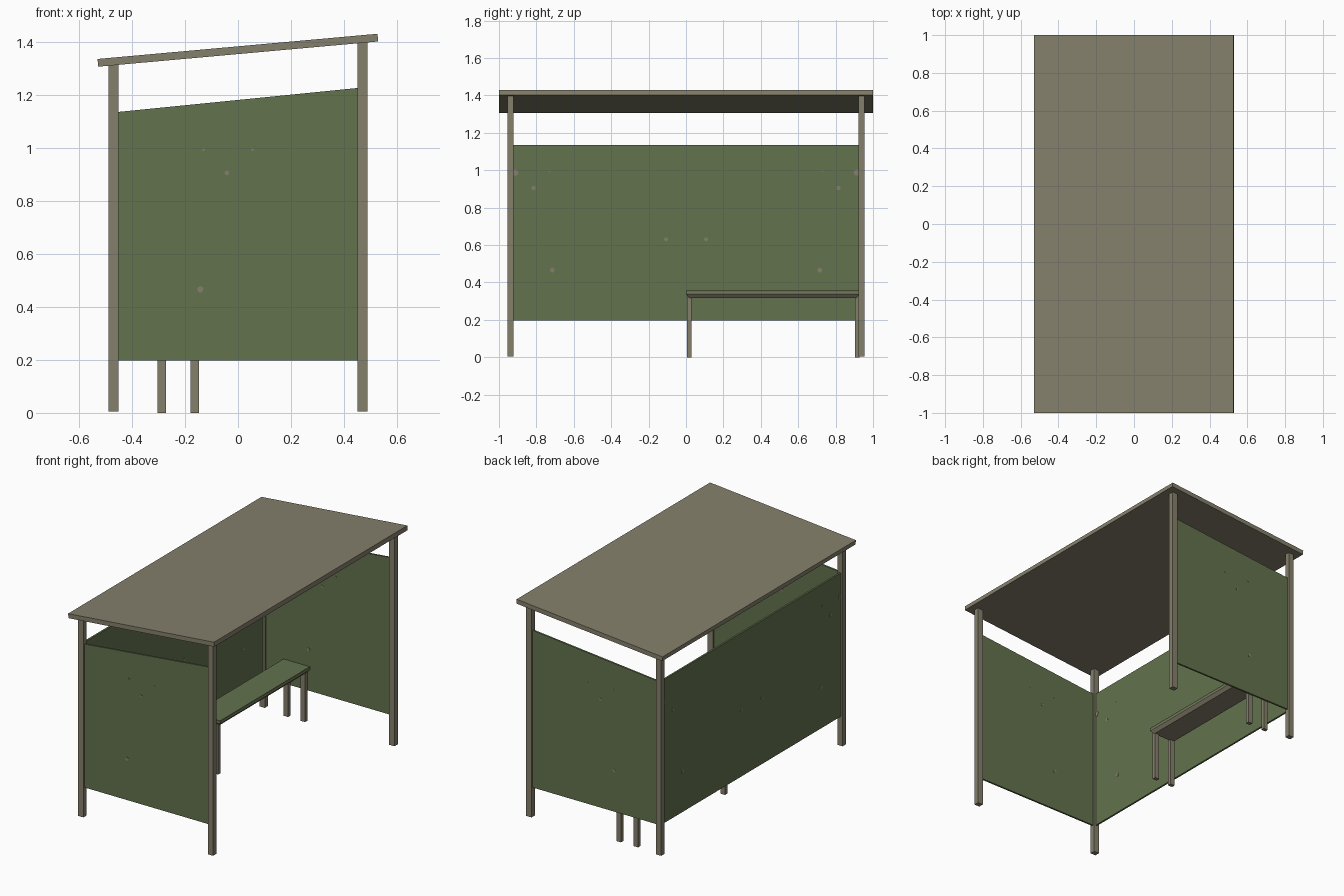
import bpy, bmesh, math
from mathutils import Matrix

if "Cube" in bpy.data.objects:
    bpy.data.objects.remove(bpy.data.objects["Cube"])


def material(name, rgb):
    m = bpy.data.materials.new(name)
    m.diffuse_color = (*rgb, 1)
    m.use_nodes = True
    m.node_tree.nodes["Principled BSDF"].inputs["Base Color"].default_value = m.diffuse_color
    return m


BROWN = material("weathered brown", (0.235, 0.215, 0.150))
GREEN = material("moss green", (0.125, 0.170, 0.075))


def finish(name, bm, mat):
    bmesh.ops.recalc_face_normals(bm, faces=bm.faces)
    me = bpy.data.meshes.new(name)
    bm.to_mesh(me)
    bm.free()
    me.materials.append(mat)
    ob = bpy.data.objects.new(name, me)
    bpy.context.collection.objects.link(ob)
    return ob


def extrude_y(name, profile, y0, y1, mat):
    """Extrude an x-z profile from y0 to y1."""
    bm = bmesh.new()
    face = bm.faces.new([bm.verts.new((x, y0, z)) for x, z in profile])
    ext = bmesh.ops.extrude_face_region(bm, geom=[face])
    verts = [v for v in ext["geom"] if isinstance(v, bmesh.types.BMVert)]
    bmesh.ops.translate(bm, verts=verts, vec=(0, y1 - y0, 0))
    return finish(name, bm, mat)


def box(name, x0, x1, y0, y1, z0, z1, mat):
    return extrude_y(name, [(x0, z0), (x1, z0), (x1, z1), (x0, z1)], y0, y1, mat)


def stud(name, loc, radius, depth, axis):
    bm = bmesh.new()
    rot = Matrix.Rotation(math.pi / 2, 4, 'Y' if axis == 'x' else 'X')
    bmesh.ops.create_cone(bm, cap_ends=True, segments=8, radius1=radius, radius2=radius,
                          depth=depth, matrix=Matrix.Translation(loc) @ rot)
    return finish(name, bm, BROWN)


def roof_under(x):
    return 1.306 + 0.09 * (x + 0.527)


# sloping roof slab
extrude_y("roof", [(-0.527, 1.306), (0.529, 1.401), (0.526, 1.430), (-0.530, 1.335)],
          -1.0, 1.0, BROWN)

# four corner posts with tops cut to the roof slope
for side, label in ((-1, "front"), (1, "rear")):
    yc = 0.938 * side
    for xc, end in ((-0.470, "low"), (0.469, "high")):
        a, b = xc - 0.019, xc + 0.019
        extrude_y(f"{label}_{end}_post",
                  [(a, 0.005), (b, 0.005), (b, roof_under(b)), (a, roof_under(a))],
                  yc - 0.017, yc + 0.017, BROWN)
    # end wall panel with a sloping top
    extrude_y(f"{label}_end_panel",
              [(-0.455, 0.197), (0.455, 0.197), (0.455, 1.226), (-0.455, 1.135)],
              yc - 0.006, yc + 0.006, GREEN)
    # fixing studs through the end panel
    for i, (x, z, r) in enumerate([(-0.042, 0.905, 0.009), (-0.142, 0.466, 0.012),
                                   (-0.13, 0.993, 0.005), (0.055, 0.993, 0.005)]):
        stud(f"{label}_end_stud_{i}", (x, yc, z), r, 0.016, 'y')
    # fixing studs through the back panel
    for i, (y, z, r) in enumerate([(0.913, 0.987, 0.017), (0.815, 0.905, 0.012),
                                   (0.715, 0.466, 0.013), (0.107, 0.630, 0.011),
                                   (0.73, 0.995, 0.004)]):
        stud(f"{label}_back_stud_{i}", (-0.470, y * side, z), r, 0.016, 'x')

# long back wall panel
box("back_panel", -0.476, -0.464, -0.925, 0.925, 0.197, 1.136, GREEN)

# bench seat and frame
box("seat", -0.320, -0.130, 0.0, 0.928, 0.346, 0.358, GREEN)
box("seat_rim", -0.320, -0.130, 0.0, 0.928, 0.338, 0.346, BROWN)

# tapering apron under the seat
bm = bmesh.new()
rings = []
for z, d in ((0.338, 0.0), (0.317, 0.018)):
    rings.append([bm.verts.new(p) for p in (
        (-0.320 + d, d, z), (-0.130 - d, d, z),
        (-0.130 - d, 0.928 - d, z), (-0.320 + d, 0.928 - d, z))])
for ring in rings:
    bm.faces.new(ring)
for i in range(4):
    j = (i + 1) % 4
    bm.faces.new((rings[0][i], rings[0][j], rings[1][j], rings[1][i]))
finish("seat_apron", bm, BROWN)

# bench legs
for i, x in enumerate((-0.287, -0.163)):
    for y, end in ((0.017, "middle"), (0.916, "rear")):
        box(f"bench_{end}_leg_{i}", x - 0.016, x + 0.016, y - 0.012, y + 0.012,
            0.0, 0.330, BROWN)
